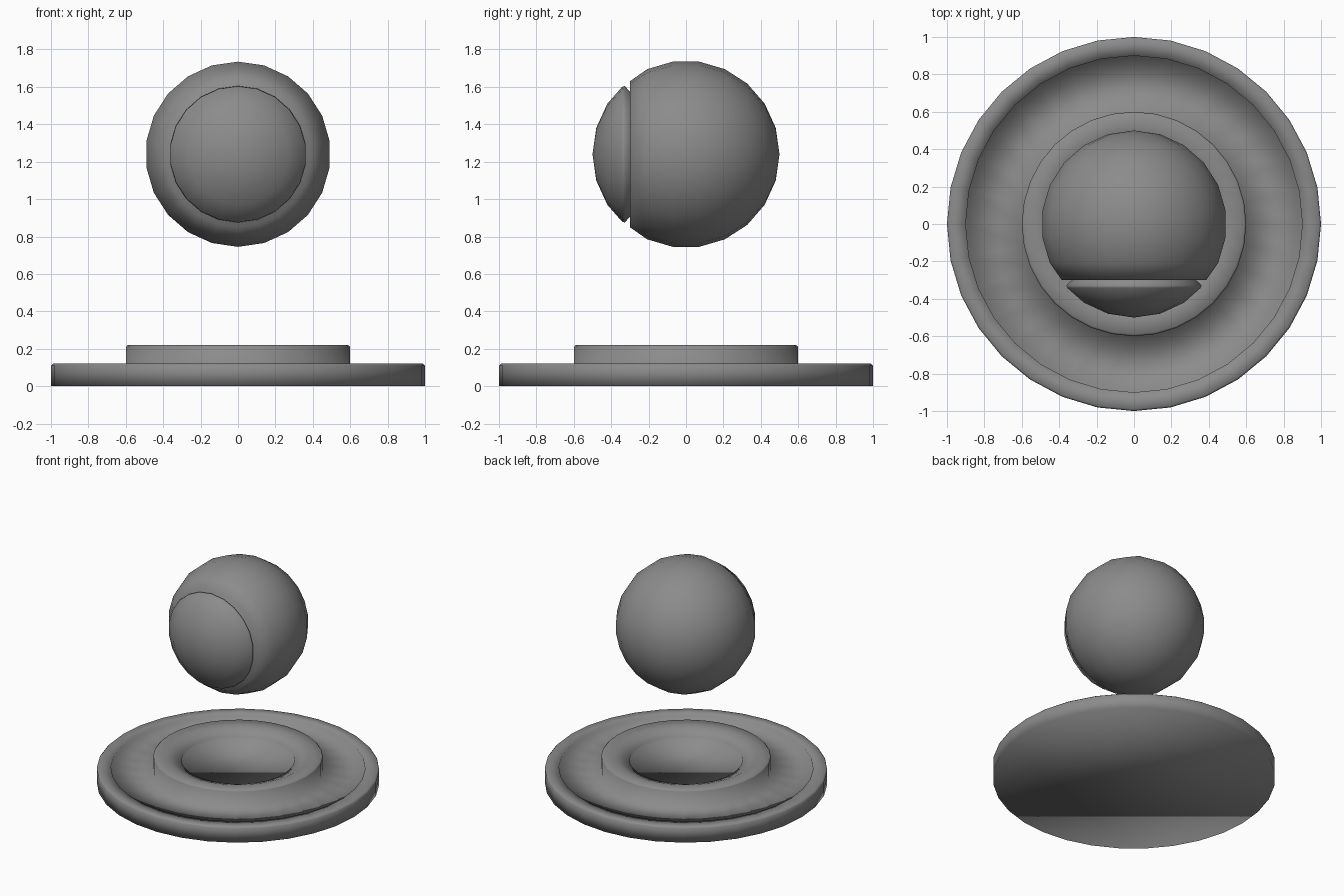
import bpy
import bmesh
from math import cos, sin, pi
from mathutils import Matrix

cube = bpy.data.objects.get("Cube")
if cube:
    bpy.data.objects.remove(cube, do_unlink=True)

# One plain grey for every part
GREY = (0.26, 0.26, 0.26, 1.0)
grey = bpy.data.materials.new("plain_grey")
grey.use_nodes = True
grey.diffuse_color = GREY
grey.node_tree.nodes["Principled BSDF"].inputs["Base Color"].default_value = GREY


def lathe(name, profile, sides, matrix=Matrix()):
    """Turn (radius, height) points around z; open ends get flat lids."""
    bm = bmesh.new()
    rings = []
    for r, h in profile:
        if r == 0:
            rings.append([bm.verts.new((0, 0, h))] * sides)
        else:
            turns = [2 * pi * i / sides + pi / 2 for i in range(sides)]
            rings.append([bm.verts.new((r * cos(a), r * sin(a), h)) for a in turns])
    for low, high in zip(rings, rings[1:]):
        for i in range(sides):
            j = (i + 1) % sides
            corners = dict.fromkeys((low[i], low[j], high[j], high[i]))
            bm.faces.new(list(corners))
    for ring in (rings[0], rings[-1]):
        if ring[0] is not ring[1]:
            bm.faces.new(ring)
    bmesh.ops.recalc_face_normals(bm, faces=bm.faces)
    bm.transform(matrix)
    for face in bm.faces:
        face.smooth = True
    mesh = bpy.data.meshes.new(name)
    bm.to_mesh(mesh)
    bm.free()
    mesh.materials.append(grey)
    obj = bpy.data.objects.new(name, mesh)
    bpy.context.collection.objects.link(obj)
    return obj


# Stand: wide rimmed disc with a raised, dished ring in the middle
lathe("stand", [
    (1.0, 0), (1.0, 0.11), (0.99, 0.12), (0.9, 0.12), (0.9, 0.1),
    (0.6, 0.1), (0.6, 0.21), (0.59, 0.22), (0.5, 0.22),
    (0.4, 0.18), (0.4, 0.165),
], 32)

# Floating ball, lying with its poles along y
RADIUS, RINGS, SIDES = 0.5, 11, 22
arc = [(RADIUS * sin(k * pi / RINGS), RADIUS * cos(k * pi / RINGS))
       for k in range(RINGS)]
arc[0] = (0, RADIUS)
to_front = Matrix.Translation((0, 0, 1.24)) @ Matrix.Rotation(pi / 2, 4, "X")

# Ball body: everything behind the flat cut
lathe("ball_body", [(0.39, 0.3)] + [p for p in arc if p[1] < 0.3]
      + [(0, -RADIUS)], SIDES, to_front)

# Front lens: the remaining cap, with a chamfered back edge
lathe("front_lens", arc[:3] + [(0.36, 0.342), (0.365, 0.328), (0.335, 0.3), (0.33, 0.29)],
      SIDES, to_front)
